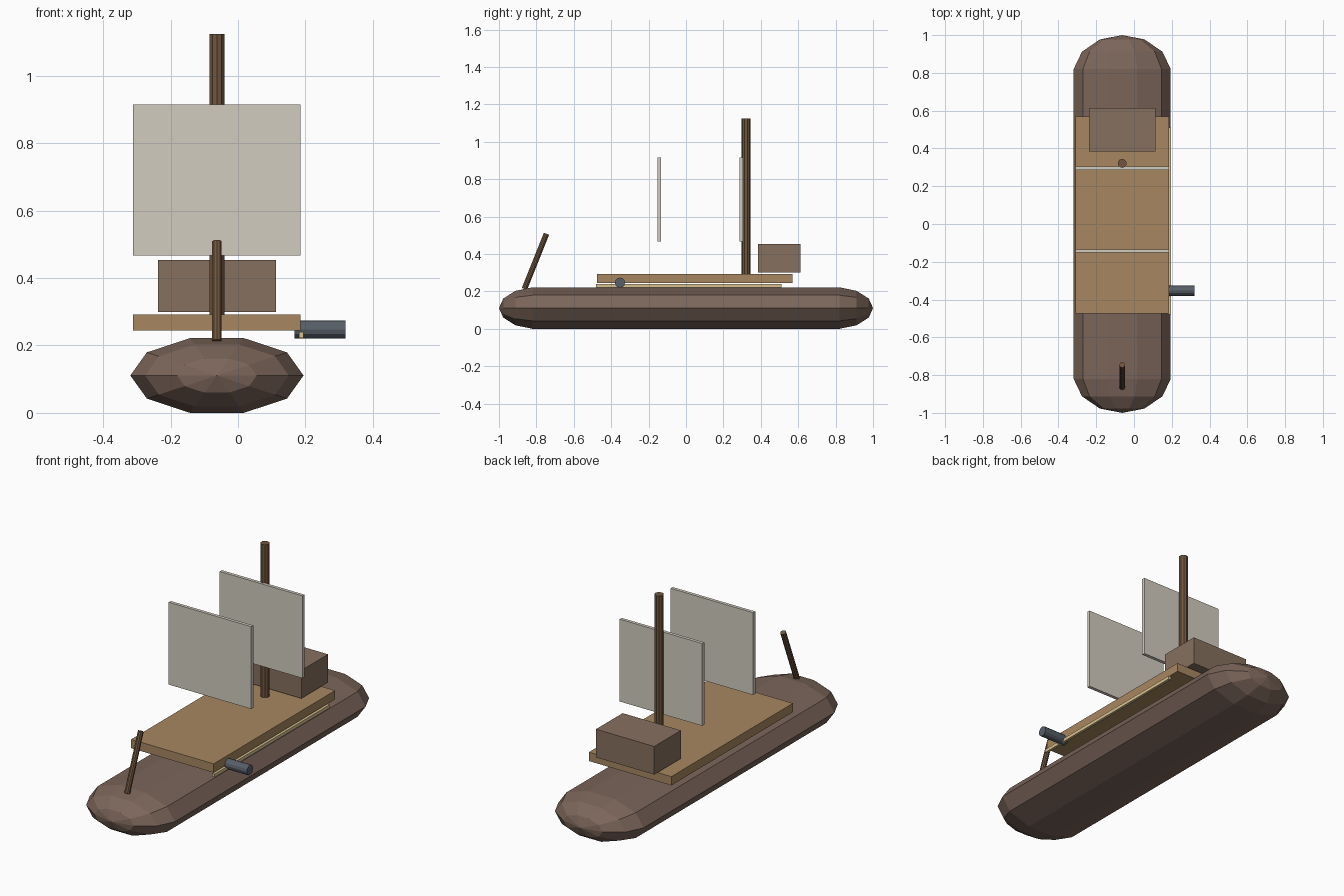
import bpy, bmesh, math
from mathutils import Vector

if "Cube" in bpy.data.objects:
    bpy.data.objects.remove(bpy.data.objects["Cube"])

CX = -0.0625  # ship centreline


def material(name, rgb):
    m = bpy.data.materials.new(name)
    m.diffuse_color = (*[(c / 255) ** 2.2 for c in rgb], 1)
    m.use_nodes = True
    m.node_tree.nodes["Principled BSDF"].inputs["Base Color"].default_value = m.diffuse_color
    return m


HULL = material("dark_wood", (122, 101, 90))
CABIN = material("cabin_wood", (133, 111, 95))
DECK = material("deck_wood", (166, 134, 97))
SPAR = material("spar_wood", (112, 87, 65))
CLOTH = material("sailcloth", (209, 203, 191))
IRON = material("iron", (88, 95, 104))
TRIM = material("pale_trim", (215, 192, 142))


def finish(bm, name, mat):
    bmesh.ops.recalc_face_normals(bm, faces=bm.faces)
    mesh = bpy.data.meshes.new(name)
    bm.to_mesh(mesh)
    bm.free()
    mesh.materials.append(mat)
    obj = bpy.data.objects.new(name, mesh)
    bpy.context.collection.objects.link(obj)
    return obj


def box(name, lo, hi, mat):
    lo, hi = Vector(lo), Vector(hi)
    bm = bmesh.new()
    bmesh.ops.create_cube(bm, size=1)
    bmesh.ops.scale(bm, vec=hi - lo, verts=bm.verts)
    bmesh.ops.translate(bm, vec=(lo + hi) / 2, verts=bm.verts)
    return finish(bm, name, mat)


def rod(name, a, b, r, mat, sides=10):
    a, b = Vector(a), Vector(b)
    bm = bmesh.new()
    bmesh.ops.create_cone(bm, cap_ends=True, segments=sides,
                          radius1=r, radius2=r, depth=(b - a).length)
    obj = finish(bm, name, mat)
    obj.location = (a + b) / 2
    obj.rotation_euler = (b - a).to_track_quat('Z', 'Y').to_euler()
    return obj


# Hull: ten-sided capsule lofted along y
N = 10
half = [(0.82, 1.0), (0.912, 0.83), (0.977, 0.46)]
stations = [(-y, s) for y, s in reversed(half)] + half
bm = bmesh.new()
rings = []
for y, s in stations:
    rings.append([bm.verts.new((CX + 0.257 * s * math.cos(2 * math.pi * i / N), y,
                                0.111 + 0.1167 * s * math.sin(2 * math.pi * i / N)))
                  for i in range(N)])
for r0, r1 in zip(rings, rings[1:]):
    for i in range(N):
        j = (i + 1) % N
        bm.faces.new((r0[i], r0[j], r1[j], r1[i]))
for ring, y in ((rings[0], -1), (rings[-1], 1)):
    tip = bm.verts.new((CX, y, 0.111))
    for i in range(N):
        bm.faces.new((ring[i], ring[(i + 1) % N], tip))
finish(bm, "hull", HULL)

# Deck, side trim and cabin
box("deck", (-0.311, -0.475, 0.244), (0.186, 0.57, 0.292), DECK)
box("side_trim", (0.181, -0.48, 0.222), (0.195, 0.51, 0.24), TRIM)
box("cabin", (-0.238, 0.384, 0.3), (0.113, 0.613, 0.453), CABIN)

# Two square sails
for name, y in (("front_sail", -0.143), ("rear_sail", 0.296)):
    box(name, (-0.311, y - 0.009, 0.467), (0.186, y + 0.009, 0.915), CLOTH)

# Mast, bowsprit and cannon
rod("mast", (CX, 0.321, 0.285), (CX, 0.321, 1.124), 0.0235, SPAR)
rod("bowsprit", (CX, -0.864, 0.213), (CX, -0.746, 0.508), 0.015, SPAR)
rod("cannon", (0.167, -0.353, 0.247), (0.319, -0.353, 0.247), 0.027, IRON, 12)
